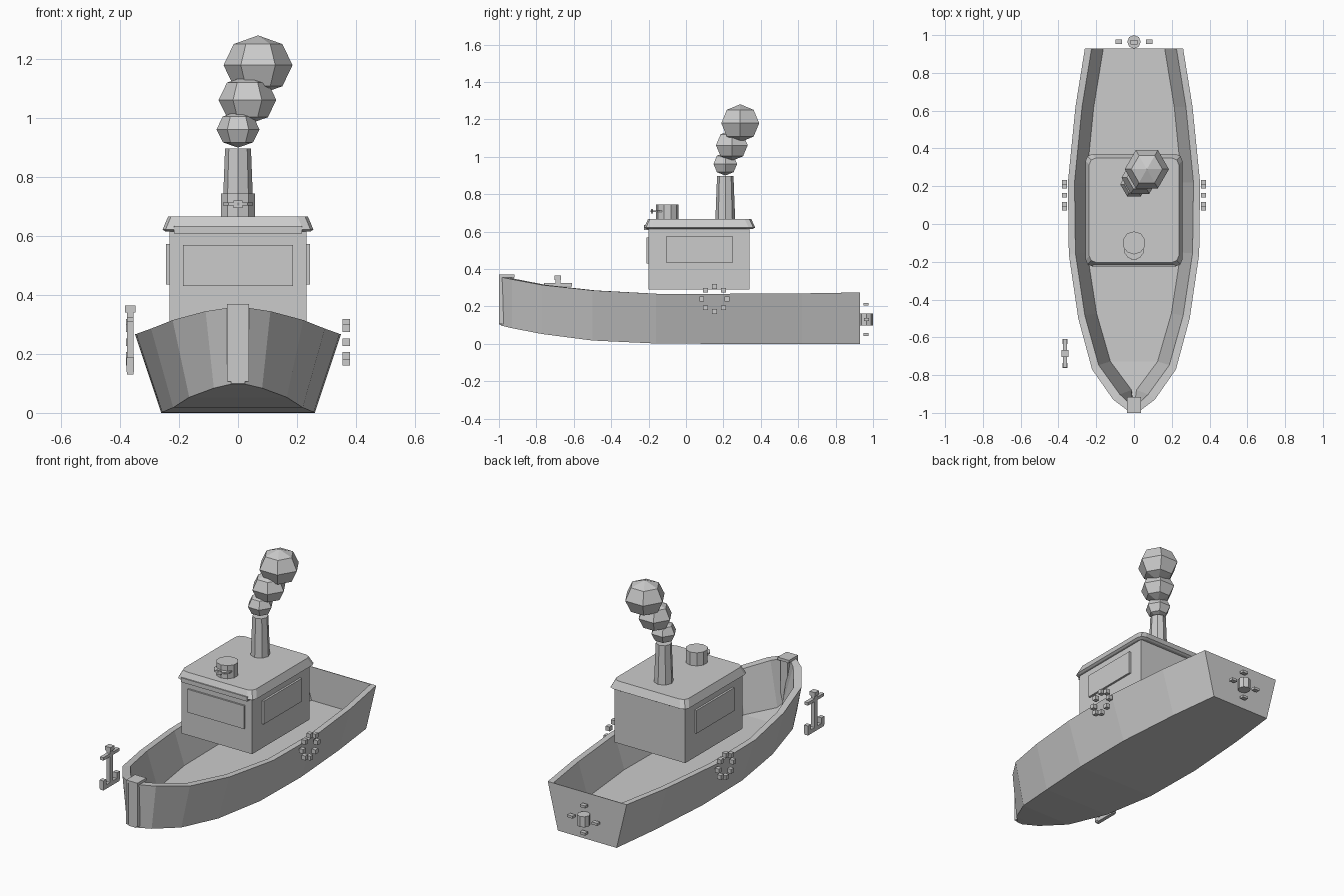
import bpy, bmesh, math
from mathutils import Matrix

if "Cube" in bpy.data.objects:
    bpy.data.objects.remove(bpy.data.objects["Cube"])


def finish(name, bm):
    bmesh.ops.recalc_face_normals(bm, faces=bm.faces)
    me = bpy.data.meshes.new(name)
    bm.to_mesh(me)
    bm.free()
    ob = bpy.data.objects.new(name, me)
    bpy.context.collection.objects.link(ob)
    return ob


def box(name, loc, size):
    bm = bmesh.new()
    bmesh.ops.create_cube(bm, size=1)
    bmesh.ops.scale(bm, vec=size, verts=bm.verts)
    bmesh.ops.translate(bm, vec=loc, verts=bm.verts)
    return finish(name, bm)


def cylinder(name, loc, r1, r2, h, sides):
    bm = bmesh.new()
    bmesh.ops.create_cone(bm, cap_ends=True, segments=sides, radius1=r1, radius2=r2, depth=h)
    bmesh.ops.translate(bm, vec=loc, verts=bm.verts)
    return finish(name, bm)


# Hull: stations of y, half width, bottom z, sheer z
stations = [(0.93, 0.26, 0, 0.275), (0.62, 0.31, 0, 0.27), (0.22, 0.35, 0, 0.268),
            (-0.16, 0.345, 0.002, 0.268), (-0.5, 0.295, 0.018, 0.286), (-0.77, 0.222, 0.053, 0.315),
            (-0.93, 0.11, 0.084, 0.345), (-0.99, 0.03, 0.098, 0.357)]


def inner_y(y, k):
    return 0.926 if y > 0.9 else (y * k if y < 0 else y)


bm = bmesh.new()
sections = []
for y, w, zb, zt in stations:
    half = [(w * 0.745, y, zb), (w, y, zt),
            (max(w - 0.035, 0.012), inner_y(y, 0.97), zt),
            (max(w - 0.097, 0.006), inner_y(y, 0.945), max(0.075, zb + 0.006))]
    right = [bm.verts.new(p) for p in half]
    left = [bm.verts.new((-x, yy, z)) for x, yy, z in half]
    sections.append(right + left[::-1])
for a, b in zip(sections, sections[1:]):
    for i in range(8):
        j = (i + 1) % 8
        bm.faces.new((a[i], a[j], b[j], b[i]))
# Transom and stem: outer face, inner face, top strip
for s in (sections[0], sections[-1]):
    for quad in ((0, 1, 6, 7), (2, 3, 4, 5), (1, 2, 5, 6)):
        bm.faces.new([s[i] for i in quad])
finish("hull", bm)

# Bow post with cap
box("bow_post", (0, -0.96, 0.23), (0.048, 0.074, 0.26))
for sx in (-1, 1):
    box("bow_post_lip", (sx * 0.031, -0.983, 0.232), (0.013, 0.034, 0.25))
box("bow_cap", (0, -0.958, 0.362), (0.075, 0.084, 0.016))

# Cabin and raised window panels
box("cabin", (0, 0.07, 0.46), (0.466, 0.54, 0.34))
box("front_window", (0, -0.203, 0.5), (0.374, 0.014, 0.138))
for sx in (-1, 1):
    box("side_window", (sx * 0.237, 0.072, 0.504), (0.016, 0.356, 0.138))

# Roof: tapered slab with clipped corners
bm = bmesh.new()
rings = []
for hx, hy, z in ((0.245, 0.285, 0.615), (0.256, 0.297, 0.622), (0.237, 0.276, 0.667)):
    ring = []
    for k in range(4):
        sx = 1 if k in (0, 3) else -1
        sy = 1 if k < 2 else -1
        corner = [(hx, hy - 0.035), (hx - 0.01, hy - 0.01), (hx - 0.035, hy)]
        if sx * sy < 0:
            corner.reverse()
        ring += [bm.verts.new((sx * x, 0.073 + sy * y, z)) for x, y in corner]
    rings.append(ring)
for a, b in zip(rings, rings[1:]):
    for i in range(12):
        j = (i + 1) % 12
        bm.faces.new((a[i], a[j], b[j], b[i]))
bm.faces.new(rings[0])
bm.faces.new(rings[-1])
finish("roof", bm)
box("roof_trim", (0, -0.213, 0.622), (0.436, 0.024, 0.026))

# Roof lamp with visor and tip
cylinder("lamp", (0, -0.1, 0.705), 0.061, 0.061, 0.08, 10)
cylinder("lamp_visor", (0, -0.135, 0.709), 0.054, 0.054, 0.01, 10)
box("lamp_tip", (0, -0.182, 0.708), (0.03, 0.01, 0.024))

# Chimney and smoke puffs
cylinder("chimney", (0, 0.21, 0.78), 0.053, 0.044, 0.235, 8)
for x, y, z, r, h in ((0, 0.21, 0.962, 0.073, 0.062), (0.032, 0.245, 1.062, 0.098, 0.083),
                      (0.068, 0.29, 1.18, 0.117, 0.101)):
    bm = bmesh.new()
    bmesh.ops.create_uvsphere(bm, u_segments=6, v_segments=4, radius=1)
    bmesh.ops.rotate(bm, cent=(0, 0, 0), matrix=Matrix.Rotation(math.pi / 6, 3, 'Z'), verts=bm.verts)
    bmesh.ops.scale(bm, vec=(r, r, h), verts=bm.verts)
    bmesh.ops.translate(bm, vec=(x, y, z), verts=bm.verts)
    finish("smoke_puff", bm)

# Life rings: eight small blocks on each side
for sx in (-1, 1):
    for i in range(8):
        a = i * math.pi / 4
        box("life_ring_block", (sx * 0.367, 0.152 + 0.068 * math.cos(a), 0.24 + 0.066 * math.sin(a)),
            (0.026, 0.026, 0.026))

# Anchor
ax, ay = -0.366, -0.685
box("anchor_shaft", (ax, ay, 0.24), (0.022, 0.026, 0.21))
box("anchor_head", (ax, ay, 0.353), (0.036, 0.036, 0.024))
box("anchor_stock", (ax, ay, 0.317), (0.022, 0.15, 0.018))
box("anchor_base", (ax, ay, 0.142), (0.022, 0.15, 0.024))
for sy in (-1, 1):
    box("anchor_fluke", (ax, ay + sy * 0.064, 0.163), (0.026, 0.026, 0.05))

# Propeller
cylinder("propeller_hub", (0, 0.964, 0.131), 0.036, 0.036, 0.063, 8)
for sx in (-1, 1):
    box("propeller_side_blade", (sx * 0.081, 0.965, 0.131), (0.036, 0.025, 0.015))
    box("propeller_end_blade", (0, 0.962, 0.131 + sx * 0.081), (0.036, 0.025, 0.015))
